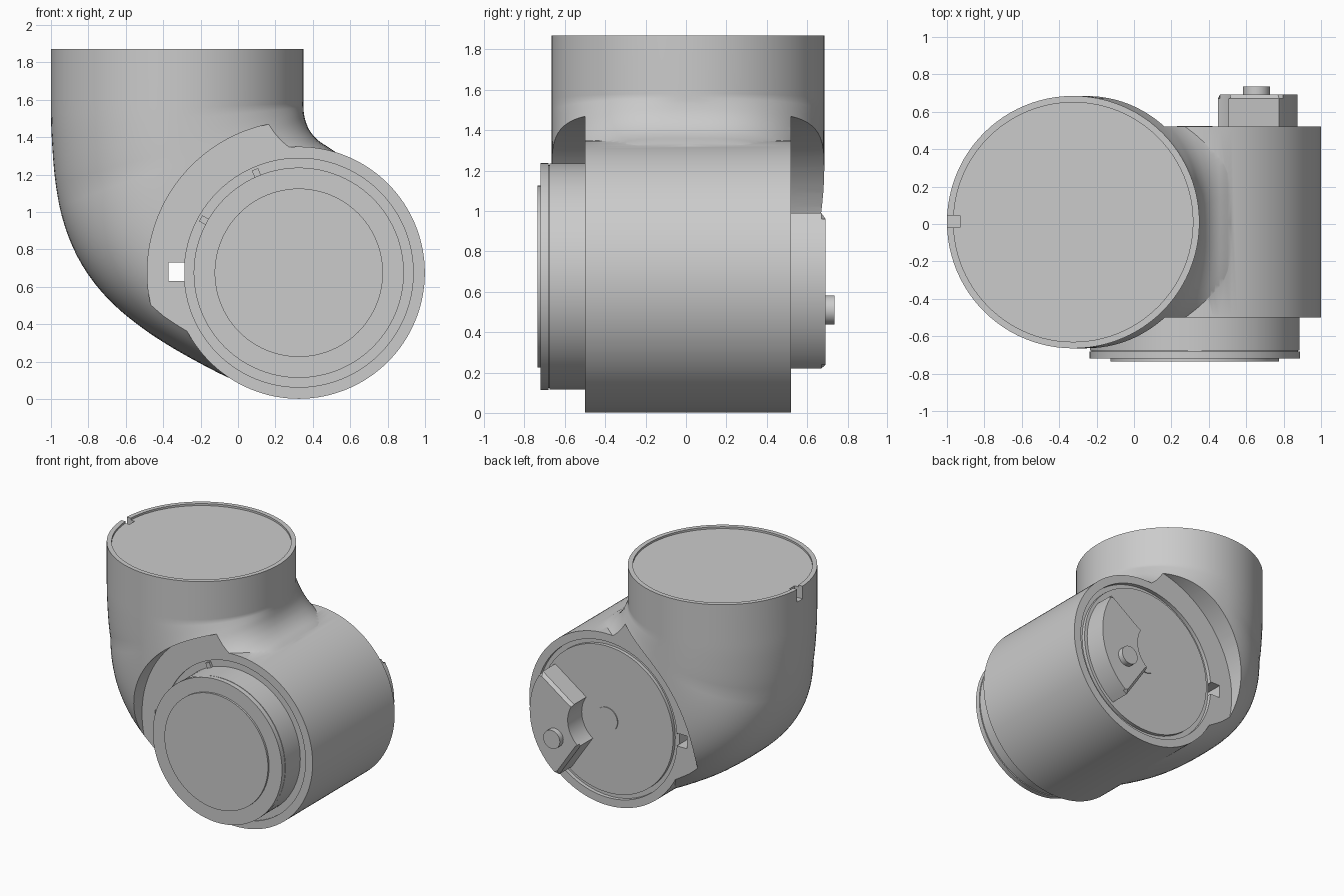
import bpy, bmesh, math
from mathutils import Vector

if "Cube" in bpy.data.objects:
    bpy.data.objects.remove(bpy.data.objects["Cube"])

CX, CZ = 0.325, 0.675          # axis of the sideways barrel


def make(name, bm):
    bmesh.ops.recalc_face_normals(bm, faces=bm.faces)
    me = bpy.data.meshes.new(name)
    bm.to_mesh(me)
    bm.free()
    ob = bpy.data.objects.new(name, me)
    bpy.context.collection.objects.link(ob)
    return ob


def prism(name, pts, y0, y1, chamfer=0.0):
    """Extrude an (x, z) outline along y; chamfer the edges of the y1 end."""
    bm = bmesh.new()
    a = [bm.verts.new((x, y0, z)) for x, z in pts]
    b = [bm.verts.new((x, y1, z)) for x, z in pts]
    n = len(pts)
    bm.faces.new(a)
    end = bm.faces.new(b)
    for i in range(n):
        j = (i + 1) % n
        bm.faces.new((a[i], a[j], b[j], b[i]))
    if chamfer:
        bmesh.ops.bevel(bm, geom=list(end.edges), offset=chamfer, segments=1,
                        affect='EDGES')
    return make(name, bm)


def disc(name, r, y0, y1, x=CX, z=CZ, n=96, chamfer=0.0):
    pts = [(x + r * math.cos(2 * math.pi * i / n), z + r * math.sin(2 * math.pi * i / n))
           for i in range(n)]
    return prism(name, pts, y0, y1, chamfer)


def box(name, x0, x1, y0, y1, z0, z1):
    return prism(name, [(x0, z0), (x1, z0), (x1, z1), (x0, z1)], y0, y1)


def boolean(ob, other, op='DIFFERENCE'):
    m = ob.modifiers.new("bool", 'BOOLEAN')
    m.operation, m.object, m.solver = op, other, 'EXACT'
    bpy.context.view_layer.objects.active = ob
    bpy.ops.object.modifier_apply(modifier=m.name)
    bpy.data.objects.remove(other, do_unlink=True)


def smooth_path(pts, sub=4):
    """Catmull-Rom through tuples of numbers."""
    p = [Vector(q) for q in pts]
    out = []
    for i in range(len(p) - 1):
        a, b, c, d = p[max(i - 1, 0)], p[i], p[i + 1], p[min(i + 2, len(p) - 1)]
        for s in range(sub):
            t = s / sub
            out.append(0.5 * (2 * b + (c - a) * t + (2 * a - 5 * b + 4 * c - d) * t * t
                              + (3 * b - a - 3 * c + d) * t ** 3))
    return out + [p[-1]]


# Elbow: sections between outer (x, z) and inner (x, z) profile points
outer = smooth_path([(-1, 1.6), (-0.997, 1.42), (-0.975, 1.15), (-0.925, 0.92), (-0.83, 0.71),
                     (-0.68, 0.52), (-0.47, 0.35), (-0.22, 0.2), (0.02, 0.085), (0.3, 0.006)])
inner = smooth_path([(0.35, 1.6), (0.35, 1.56), (0.352, 1.53), (0.36, 1.49), (0.373, 1.455),
                     (0.39, 1.425), (0.415, 1.395), (0.445, 1.37), (0.485, 1.345), (0.55, 1.3)])
outer.insert(0, Vector((-1, 1.87)))
inner.insert(0, Vector((0.35, 1.87)))
bm = bmesh.new()
N = 96
rings = []
for k, (o, i) in enumerate(zip(outer, inner)):
    mid, half = (o + i) / 2, (i - o) / 2
    p_in = 2 + 1.6 * max(0, k - 4) / (len(outer) - 5)
    p_out = 2 + 1.0 * min(1, max(0, k - 10) / 15)
    ring = []
    for j in range(N):
        c, s = math.cos(2 * math.pi * j / N), math.sin(2 * math.pi * j / N)
        power = p_in if c > 0 else p_out      # sections get squarer toward the barrel
        c = math.copysign(abs(c) ** (2 / power), c)
        s = math.copysign(abs(s) ** (2 / power), s)
        p = mid + half * c
        ring.append(bm.verts.new((p.x, 0.01 + 0.675 * s, p.y)))
    rings.append(ring)
for r, q in zip(rings, rings[1:]):
    for j in range(N):
        bm.faces.new((r[j], r[(j + 1) % N], q[(j + 1) % N], q[j]))
bm.faces.new(rings[0])
bm.faces.new(rings[-1])
housing = make("elbow_housing", bm)

# Barrel joined to the elbow, then flat side pockets
boolean(housing, disc("barrel", 0.674, -0.6, 0.6, n=128), 'UNION')
boolean(housing, disc("front_pocket", 0.81, -1.0, -0.5, n=128))
boolean(housing, disc("back_pocket", 0.81, 0.52, 1.0, n=128))

# Seats for the covers, locating slot
boolean(housing, disc("front_seat", 0.612, -0.7, -0.49))
boolean(housing, disc("back_seat", 0.612, 0.49, 0.7))
boolean(housing, box("slot", -0.372, -0.285, -0.65, 0.65, 0.63, 0.73))

# Recess and notch in the open top
bm = bmesh.new()
bmesh.ops.create_cone(bm, cap_ends=True, segments=96, radius1=0.64, radius2=0.64, depth=0.1)
bmesh.ops.translate(bm, verts=bm.verts, vec=(-0.325, 0.01, 1.905))
boolean(housing, make("top_recess", bm))
boolean(housing, box("top_notch", -1.05, -0.93, -0.02, 0.045, 1.77, 2.0))

# Front cover: neck, rim and raised face
parts = [housing,
         disc("front_cover_neck", 0.56, -0.675, -0.45),
         disc("front_cover_seam", 0.552, -0.685, -0.67),
         disc("front_cover_rim", 0.562, -0.72, -0.682),
         disc("front_cover_face", 0.45, -0.735, -0.71)]

# Small locking tabs beside the front cover
for k, ang in enumerate((113, 151)):
    a = math.radians(ang)
    d, t = Vector((math.cos(a), math.sin(a))), Vector((-math.sin(a), math.cos(a)))
    c = Vector((CX, CZ))
    pts = [tuple(c + d * r + t * w) for r, w in
           ((0.55, -0.018), (0.6, -0.018), (0.6, 0.018), (0.55, 0.018))]
    parts.append(prism(f"lock_tab_{k + 1}", pts, -0.51, -0.47))

# Back cover with centre boss
parts += [disc("back_cover", 0.575, 0.45, 0.517),
          disc("back_centre_boss", 0.095, 0.5, 0.524, n=48)]

# Curved bracket on the back cover, with a round knob
arc = [math.radians(-56 + 91 * i / 24) for i in range(25)]
outline = ([(CX + 0.55 * math.cos(a), CZ + 0.55 * math.sin(a)) for a in arc]
           + [(CX + 0.22 * math.cos(a), CZ + 0.22 * math.sin(a)) for a in reversed(arc)])
parts += [prism("back_bracket", outline, 0.5, 0.692, chamfer=0.022),
          disc("bracket_knob", 0.072, 0.68, 0.735, x=0.655, z=0.51, n=40, chamfer=0.008)]

# Smooth shading with crisp edges
bpy.ops.object.select_all(action='DESELECT')
for ob in parts:
    ob.select_set(True)
bpy.context.view_layer.objects.active = housing
bpy.ops.object.shade_smooth_by_angle(angle=math.radians(30))
